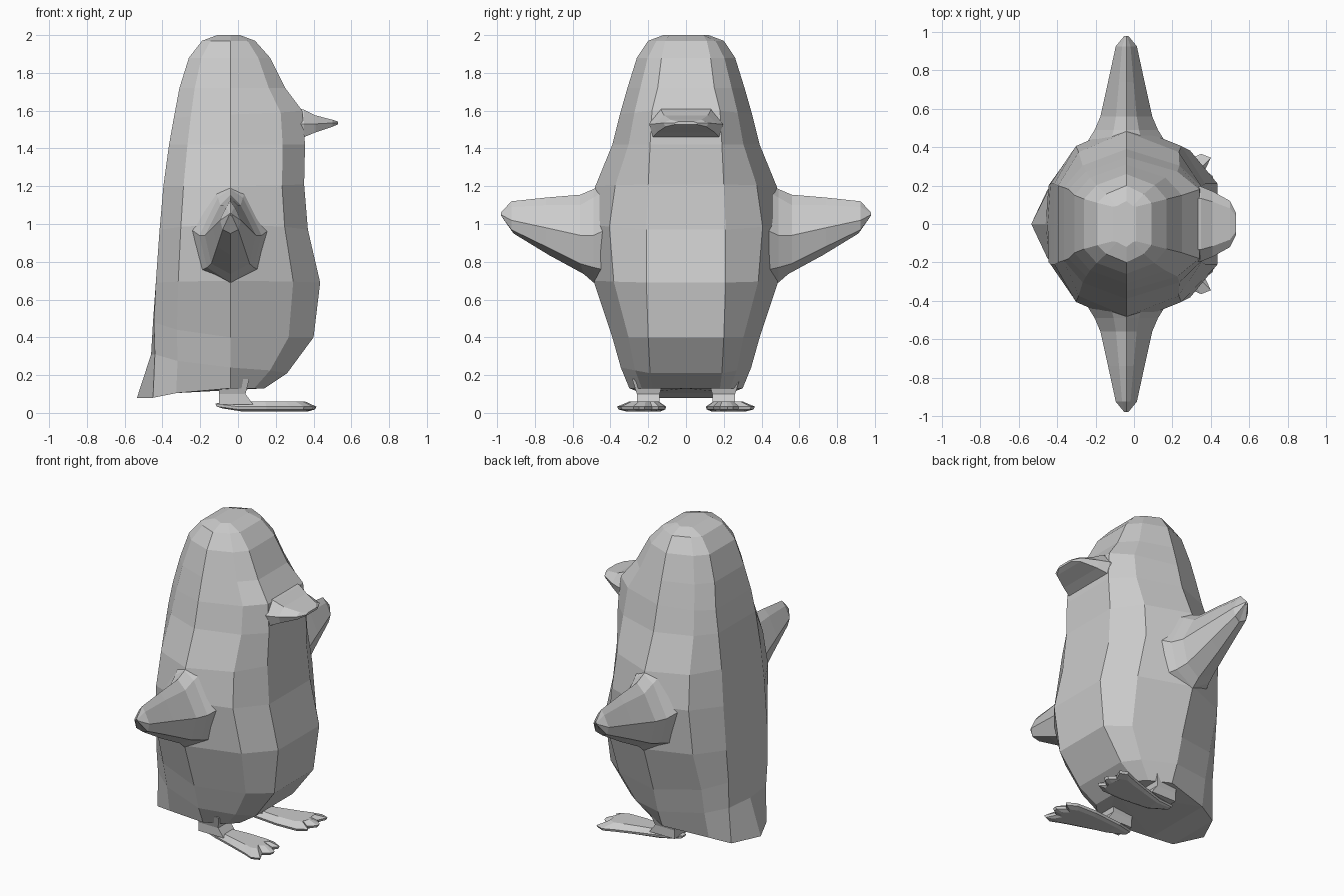
import bpy, bmesh

CX = -0.04


def loft(name, rings, mirror=False):
    """Skin closed rings of equal length, cap both ends, optionally mirror in y."""
    bm = bmesh.new()
    for s in ((1, -1) if mirror else (1,)):
        vs = [[bm.verts.new((x, s * y, z)) for x, y, z in r] for r in rings]
        n = len(vs[0])
        for a, b in zip(vs, vs[1:]):
            for i in range(n):
                j = (i + 1) % n
                bm.faces.new((a[i], a[j], b[j], b[i]))
        caps = [bm.faces.new(vs[0]), bm.faces.new(vs[-1])]
        bmesh.ops.triangulate(bm, faces=caps)
    bmesh.ops.recalc_face_normals(bm, faces=bm.faces)
    me = bpy.data.meshes.new(name)
    bm.to_mesh(me)
    bm.free()
    ob = bpy.data.objects.new(name, me)
    bpy.context.collection.objects.link(ob)
    return ob


# Body: each row is z front, z side, z back, x front, x back, half width, flat half width, back ridge
def body_ring(zf, zs, zb, xf, xb, w, f, ridge):
    fx, bx = CX + 0.7 * (xf - CX), CX + 0.7 * (xb - CX)
    half = [(xf, f, zf), (fx, 0.78 * w, (zf + zs) / 2), (CX, w, zs),
            (bx, 0.78 * w, (zb + zs) / 2), (xb, f, zb)]
    return ([(xf, 0, zf)] + half + [(xb - ridge, 0, zb)]
            + [(x, -y, z) for x, y, z in reversed(half)])


body_rows = [
    (2.00, 2.00, 2.00, 0.01, -0.11, 0.12, 0.09, 0),
    (1.97, 1.97, 1.97, 0.09, -0.19, 0.20, 0.11, 0),
    (1.88, 1.88, 1.88, 0.17, -0.26, 0.26, 0.13, 0),
    (1.72, 1.72, 1.72, 0.25, -0.31, 0.31, 0.15, 0),
    (1.60, 1.58, 1.56, 0.34, -0.34, 0.35, 0.18, 0),
    (1.42, 1.42, 1.42, 0.355, -0.365, 0.39, 0.19, 0),
    (1.21, 1.20, 1.20, 0.35, -0.395, 0.48, 0.20, 0),
    (0.97, 1.00, 0.97, 0.37, -0.415, 0.52, 0.21, 0),
    (0.69, 0.70, 0.69, 0.435, -0.435, 0.49, 0.21, 0),
    (0.40, 0.40, 0.48, 0.40, -0.445, 0.39, 0.20, 0.005),
    (0.21, 0.24, 0.31, 0.26, -0.44, 0.345, 0.19, 0.02),
    (0.13, 0.13, 0.08, 0.14, -0.45, 0.30, 0.18, 0.085),
]
loft("body", [body_ring(*r) for r in body_rows])


# Flippers: y, z top, z shoulder, z widest, z lower, z bottom, half thickness
def flipper_ring(y, top, shoulder, wide, low, bottom, t):
    yb = min(y, 0.48 + 1.02 * (y - 0.5)) if y > 0.5 else y
    c = CX
    return [(c, y, top), (c + t * 0.4, y, shoulder), (c + t, y, wide),
            (c + t * 0.75, y, low), (c, yb, bottom),
            (c - t * 0.75, y, low), (c - t, y, wide), (c - t * 0.4, y, shoulder)]


flipper_rows = [
    (0.40, 1.24, 1.19, 0.98, 0.75, 0.66, 0.22),
    (0.49, 1.185, 1.14, 0.94, 0.77, 0.69, 0.165),
    (0.56, 1.155, 1.10, 0.94, 0.79, 0.735, 0.135),
    (0.74, 1.14, 1.10, 0.98, 0.88, 0.835, 0.095),
    (0.925, 1.12, 1.09, 1.02, 0.97, 0.95, 0.055),
    (0.98, 1.06, 1.055, 1.05, 1.045, 1.04, 0.01),
]
loft("flippers", [flipper_ring(*r) for r in flipper_rows], mirror=True)


# Beak: x, half width at the mouth line, z top, z mouth, z bottom
def beak_ring(x, w, top, mid, bottom):
    return [(x, w, mid), (x, w * 0.68, top), (x, -w * 0.68, top),
            (x, -w, mid), (x, -w * 0.9, bottom), (x, w * 0.9, bottom)]


beak_rows = [
    (0.28, 0.195, 1.62, 1.53, 1.44),
    (0.35, 0.195, 1.605, 1.53, 1.46),
    (0.41, 0.17, 1.575, 1.53, 1.485),
    (0.50, 0.12, 1.552, 1.535, 1.515),
    (0.53, 0.06, 1.542, 1.535, 1.528),
]
loft("beak", [beak_ring(*r) for r in beak_rows])

# Webbed feet: scalloped outline, inset above and below into a thin wedge
outline = [(-0.12, 0.17), (0.0, 0.125), (0.2, 0.105), (0.34, 0.11), (0.40, 0.145),
           (0.37, 0.18), (0.415, 0.22), (0.41, 0.25), (0.37, 0.28), (0.40, 0.345),
           (0.35, 0.365), (0.28, 0.335), (0.15, 0.29), (0.0, 0.24), (-0.12, 0.21)]


def foot_ring(k, dz):
    px, py = 0.12, 0.205
    return [(px + (x - px) * (0.5 + k / 2), py + (y - py) * k,
             max(0.0, 0.033 + dz + 0.016 * max(0, -x / 0.12) * (dz < 0.01)))
            for x, y in outline]


loft("feet", [foot_ring(0.7, -0.025), foot_ring(0.95, -0.015), foot_ring(1, 0),
              foot_ring(0.6, 0.027)], mirror=True)

# Short legs
legs = [[(x, y, z) for x, y in ((CX + a, 0.20 - b), (CX + a, 0.20 + b),
                                (CX - 0.06, 0.20 + b), (CX - 0.06, 0.20 - b))]
        for z, a, b in ((0.18, 0.10, 0.085), (0.10, 0.08, 0.06), (0.045, 0.12, 0.06))]
loft("legs", legs, mirror=True)
